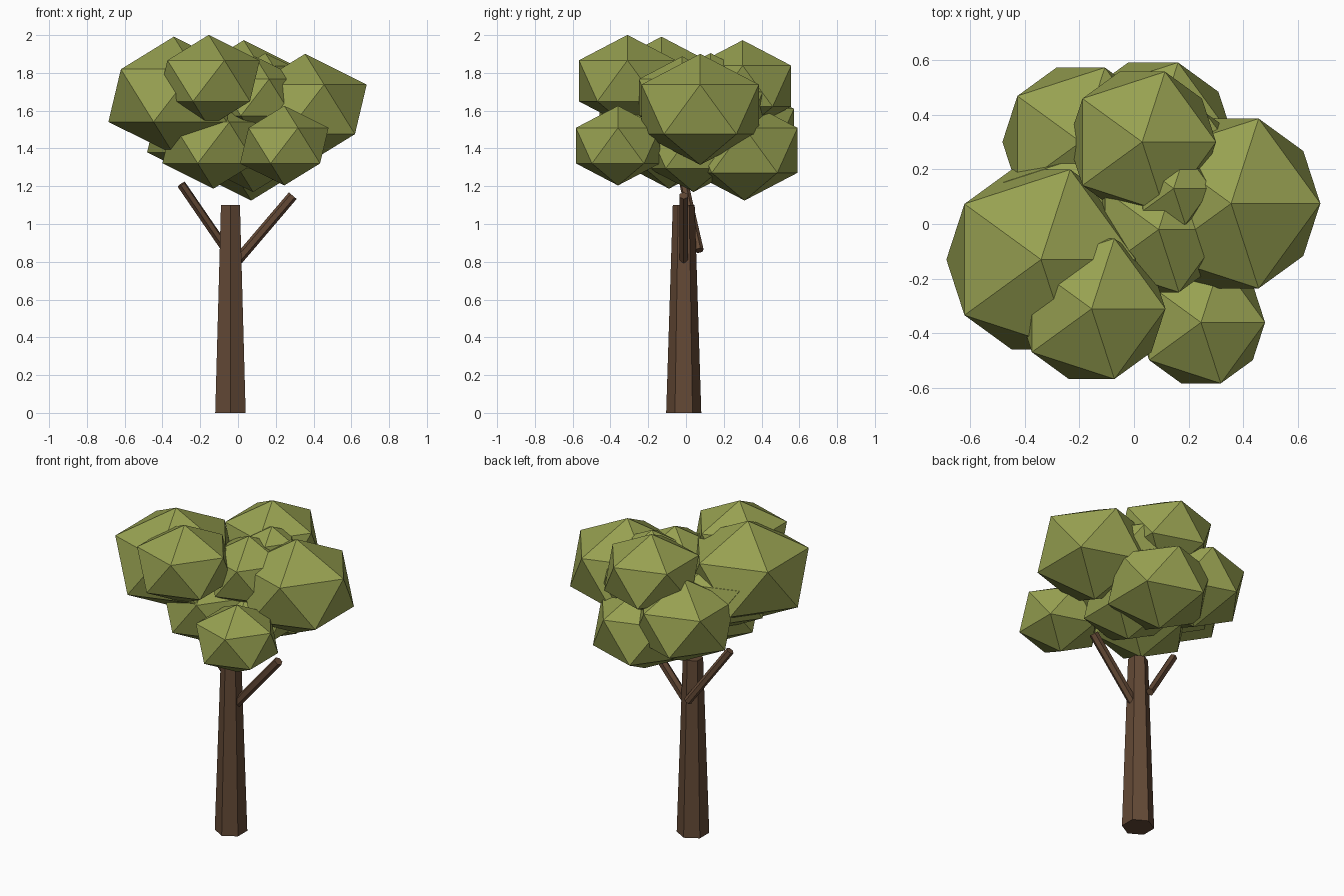
import bpy
from mathutils import Vector

cube = bpy.data.objects.get("Cube")
if cube:
    bpy.data.objects.remove(cube, do_unlink=True)


def make_material(name, color):
    mat = bpy.data.materials.new(name)
    mat.use_nodes = True
    mat.diffuse_color = color
    mat.node_tree.nodes["Principled BSDF"].inputs["Base Color"].default_value = color
    return mat


bark = make_material("brown bark", (0.125, 0.066, 0.036, 1))
leaf = make_material("olive leaves", (0.31, 0.355, 0.082, 1))


def finish(name, mat):
    obj = bpy.context.object
    obj.name = name
    obj.data.materials.append(mat)
    return obj


def limb(name, start, end, r_start, r_end):
    """Tapered six-sided limb between two points."""
    start, end = Vector(start), Vector(end)
    axis = end - start
    bpy.ops.mesh.primitive_cone_add(
        vertices=6, radius1=r_start, radius2=r_end, depth=axis.length,
        location=(start + end) / 2,
        rotation=axis.to_track_quat('Z', 'Y').to_euler())
    return finish(name, bark)


def leaf_clump(name, center, radius):
    """Low-poly leaf ball, slightly flattened."""
    bpy.ops.mesh.primitive_ico_sphere_add(subdivisions=1, radius=1, location=center)
    bpy.context.object.scale = (radius, radius, radius * 0.805)
    return finish(name, leaf)


# Trunk: upright hexagonal taper with corners facing front and back
bpy.ops.mesh.primitive_cone_add(vertices=6, radius1=0.093, radius2=0.058,
                                depth=1.1, location=(-0.04, -0.012, 0.55))
finish("trunk", bark)

# Branches
limb("left_branch", (0.0, -0.012, 0.81), (0.29, -0.012, 1.15), 0.027, 0.027)
limb("right_branch", (-0.06, 0.07, 0.86), (-0.30, -0.01, 1.21), 0.024, 0.024)

# Crown
clumps = {
    "large_right_clump": ((-0.34, -0.13, 1.68), 0.387),
    "large_left_clump": ((0.355, 0.075, 1.607), 0.365),
    "top_back_clump": ((0.03, 0.30, 1.73), 0.302),
    "top_front_clump": ((-0.155, -0.31, 1.758), 0.302),
    "low_front_clump": ((0.245, -0.36, 1.415), 0.262),
    "low_back_clump": ((0.07, 0.31, 1.39), 0.33),
    "back_right_clump": ((-0.195, 0.30, 1.495), 0.32),
    "low_middle_clump": ((-0.13, -0.09, 1.43), 0.302),
    "low_left_clump": ((0.08, 0.04, 1.395), 0.28),
    "inner_top_clump": ((0.09, -0.02, 1.67), 0.27),
    "inner_right_clump": ((-0.26, -0.005, 1.585), 0.30),
    "inner_back_clump": ((0.20, 0.22, 1.62), 0.22),
    "small_top_clump": ((0.145, 0.13, 1.78), 0.155),
}
for name, (center, radius) in clumps.items():
    leaf_clump(name, center, radius)
